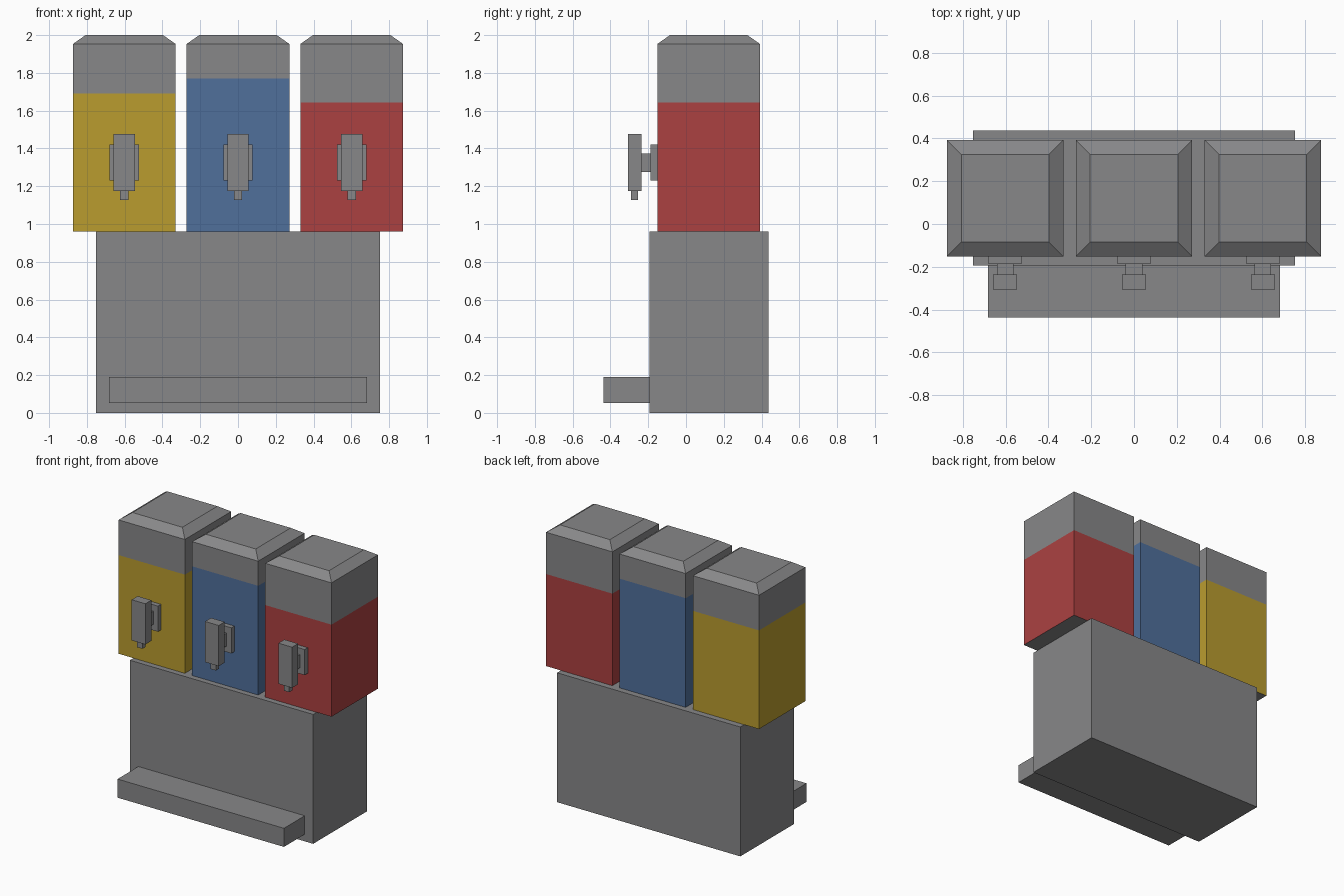
import bpy
import bmesh

if "Cube" in bpy.data.objects:
    bpy.data.objects.remove(bpy.data.objects["Cube"])


def material(name, rgb):
    m = bpy.data.materials.new(name)
    m.diffuse_color = (*rgb, 1.0)
    m.use_nodes = True
    m.node_tree.nodes["Principled BSDF"].inputs["Base Color"].default_value = m.diffuse_color
    return m


GREY = material("grey", (0.245, 0.245, 0.25))
YELLOW = material("yellow", (0.49, 0.335, 0.028))
BLUE = material("blue", (0.08, 0.16, 0.33))
RED = material("red", (0.41, 0.053, 0.053))


def make_object(name, bm, mats):
    bmesh.ops.recalc_face_normals(bm, faces=bm.faces)
    mesh = bpy.data.meshes.new(name)
    bm.to_mesh(mesh)
    bm.free()
    for m in mats:
        mesh.materials.append(m)
    obj = bpy.data.objects.new(name, mesh)
    bpy.context.collection.objects.link(obj)
    return obj


def box(name, x, y, z):
    """Grey box from (min, max) ranges."""
    bm = bmesh.new()
    bmesh.ops.create_cube(bm, size=1.0)
    for v in bm.verts:
        v.co = [r[0] if c < 0 else r[1] for c, r in zip(v.co, (x, y, z))]
    return make_object(name, bm, [GREY])


def tank(name, cx, level, colour):
    """Square tank with a chamfered lid, coloured up to the drink level."""
    cy = 0.12
    bm = bmesh.new()
    rings = []
    for h, z in ((0.272, 0.96), (0.272, level), (0.272, 1.953), (0.205, 2.0)):
        rings.append([bm.verts.new((cx + sx * h, cy + sy * h, z))
                      for sx, sy in ((-1, -1), (1, -1), (1, 1), (-1, 1))])
    bm.faces.new(rings[0])
    bm.faces.new(rings[-1])
    for k, (lo, hi) in enumerate(zip(rings, rings[1:])):
        for i in range(4):
            j = (i + 1) % 4
            f = bm.faces.new((lo[i], lo[j], hi[j], hi[i]))
            f.material_index = 1 if k == 0 else 0
    return make_object(name, bm, [GREY, colour])


# Machine body and drip tray
box("base_cabinet", (-0.752, 0.752), (-0.193, 0.437), (0.0, 0.96))
box("drip_tray", (-0.683, 0.683), (-0.437, -0.193), (0.052, 0.19))

# Three drink tanks, each with a tap on the front
for side, cx, level, colour in (("left", -0.602, 1.692, YELLOW),
                                ("middle", 0.0, 1.77, BLUE),
                                ("right", 0.602, 1.643, RED)):
    tank(side + "_tank", cx, level, colour)
    for part, hw, y, z in (
            ("tap_plate", 0.077, (-0.188, -0.152), (1.23, 1.42)),
            ("tap_neck", 0.039, (-0.236, -0.188), (1.275, 1.372)),
            ("tap_handle", 0.056, (-0.306, -0.236), (1.175, 1.477)),
            ("tap_spout", 0.022, (-0.291, -0.254), (1.128, 1.175))):
        box(f"{side}_{part}", (cx - hw, cx + hw), y, z)
